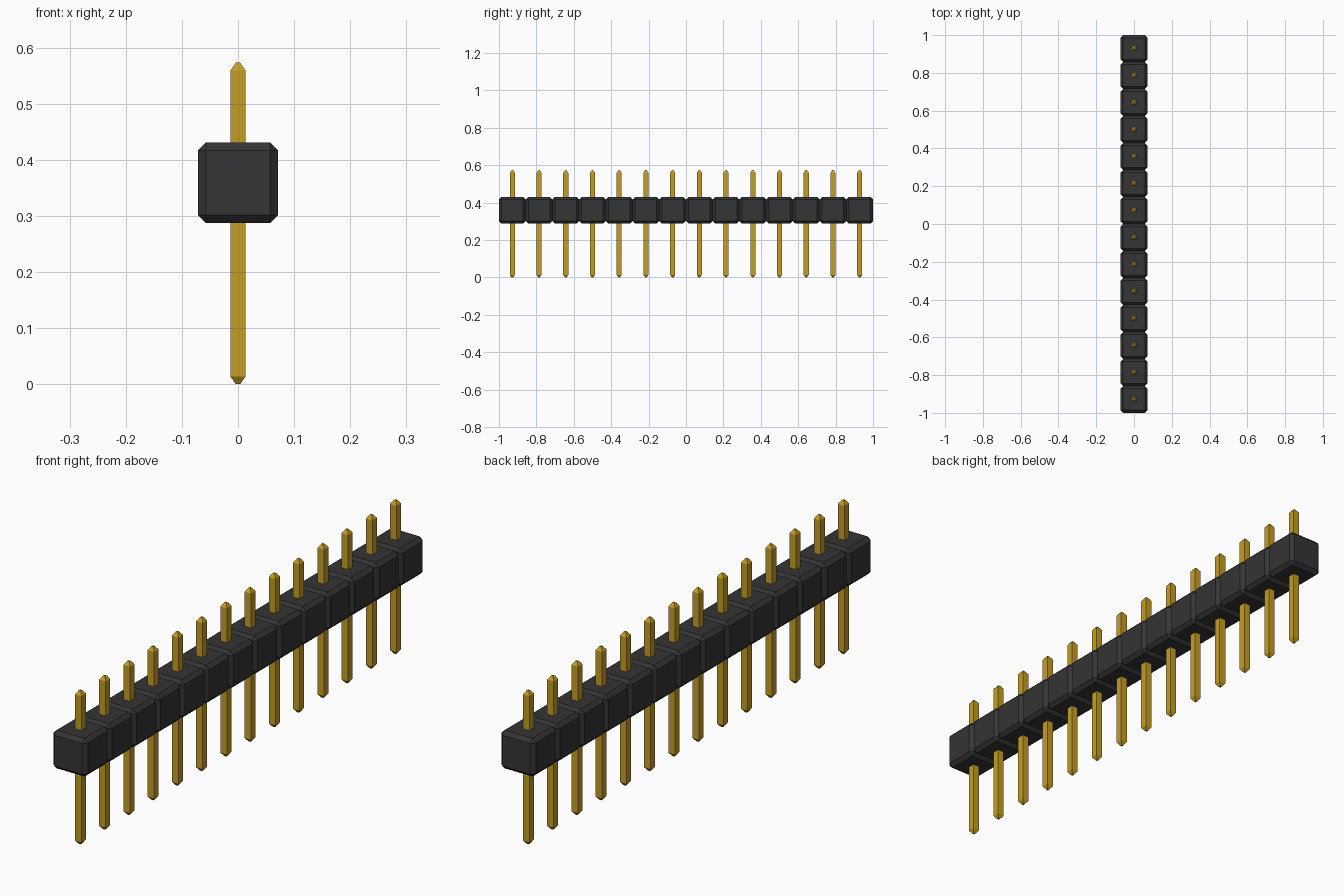
import bpy, bmesh
from mathutils import Matrix, Vector

cube = bpy.data.objects.get("Cube")
if cube:
    bpy.data.objects.remove(cube, do_unlink=True)

COUNT = 14
PITCH = 2 / COUNT
BLOCK_Z = 0.359      # centre height of the plastic housing
CHAMFER = 0.014
PIN_WIDTH = 0.027
PIN_HEIGHT = 0.573
TIP = 0.014          # height of each tapered pin end
TIP_SCALE = 0.28


def material(name, rgb, roughness, metallic=0.0):
    m = bpy.data.materials.new(name)
    m.use_nodes = True
    m.diffuse_color = (*rgb, 1)
    bsdf = m.node_tree.nodes["Principled BSDF"]
    bsdf.inputs["Base Color"].default_value = (*rgb, 1)
    bsdf.inputs["Roughness"].default_value = roughness
    bsdf.inputs["Metallic"].default_value = metallic
    return m


def finish(bm, name, mat):
    bmesh.ops.recalc_face_normals(bm, faces=bm.faces)
    mesh = bpy.data.meshes.new(name)
    bm.to_mesh(mesh)
    bm.free()
    mesh.materials.append(mat)
    return mesh


def block_mesh(mat):
    # One housing segment: a cube with every edge chamfered
    bm = bmesh.new()
    bmesh.ops.create_cube(bm, size=PITCH)
    bmesh.ops.bevel(bm, geom=bm.edges[:], offset=CHAMFER, segments=1,
                    affect='EDGES', profile=0.5)
    return finish(bm, "housing_block", mat)


def pin_mesh(mat):
    # Square pin, with both ends extruded and narrowed to a blunt tip
    bm = bmesh.new()
    bmesh.ops.create_cube(bm, size=1, matrix=Matrix.Diagonal(
        (PIN_WIDTH, PIN_WIDTH, PIN_HEIGHT - 2 * TIP, 1)))
    bm.faces.ensure_lookup_table()
    ends = [f for f in bm.faces if abs(f.normal.z) > 0.9]
    for face in ends:
        direction = 1 if face.normal.z > 0 else -1
        new = bmesh.ops.extrude_discrete_faces(bm, faces=[face])["faces"][0]
        for v in new.verts:
            v.co = Vector((v.co.x * TIP_SCALE, v.co.y * TIP_SCALE,
                           v.co.z + direction * TIP))
    return finish(bm, "pin", mat)


def place(name, mesh, location):
    obj = bpy.data.objects.new(name, mesh)
    obj.location = location
    bpy.context.collection.objects.link(obj)


black = material("black plastic", (0.035, 0.035, 0.035), 0.6)
gold = material("gold metal", (0.56, 0.34, 0.018), 0.4)
block = block_mesh(black)
pin = pin_mesh(gold)

# Row of segments, each with its pin
for i in range(COUNT):
    y = (i - (COUNT - 1) / 2) * PITCH
    place(f"housing_block_{i + 1}", block, (0, y, BLOCK_Z))
    place(f"pin_{i + 1}", pin, (0, y, PIN_HEIGHT / 2))
